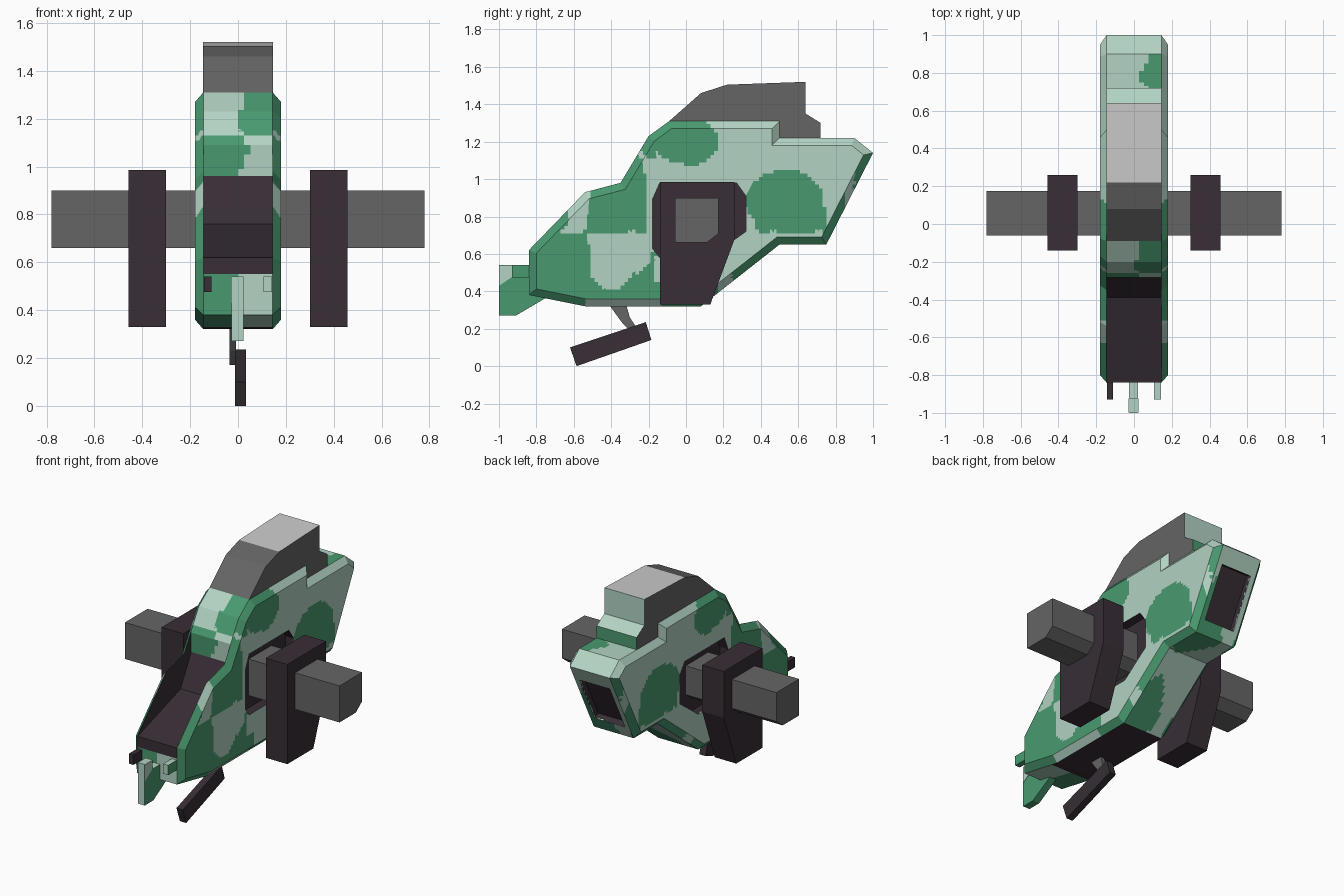
import bpy, bmesh, math
from mathutils import Vector

if "Cube" in bpy.data.objects:
    bpy.data.objects.remove(bpy.data.objects["Cube"])


def srgb(*rgb):
    return [((c / 255 + 0.055) / 1.055) ** 2.4 for c in rgb] + [1]


MATS = []
for name, col in (("pale green", srgb(178, 211, 195)), ("leaf green", srgb(73, 154, 112)),
                  ("dark plum", srgb(56, 46, 54)), ("mid grey", srgb(101, 101, 101)),
                  ("light grey", srgb(204, 204, 204))):
    m = bpy.data.materials.new(name)
    m.diffuse_color = col
    m.use_nodes = True
    m.node_tree.nodes["Principled BSDF"].inputs["Base Color"].default_value = m.diffuse_color
    MATS.append(m)
PALE, GREEN, DARK, GREY, LIGHT = range(5)


def prism(name, profile, x0, x1, colour=DARK, rule=None):
    """Extrude a (y, z) profile from x0 to x1; rule(centre, normal) gives a colour."""
    bm = bmesh.new()
    face = bm.faces.new([bm.verts.new((x0, y, z)) for y, z in profile])
    ext = bmesh.ops.extrude_face_region(bm, geom=[face])["geom"]
    for v in ext:
        if isinstance(v, bmesh.types.BMVert):
            v.co.x = x1
    bmesh.ops.recalc_face_normals(bm, faces=bm.faces)
    return finish(name, bm, colour, rule)


def finish(name, bm, colour, rule=None):
    for f in bm.faces:
        f.material_index = rule(f.calc_center_median(), f.normal) if rule else colour
    me = bpy.data.meshes.new(name)
    bm.to_mesh(me)
    bm.free()
    for m in MATS:
        me.materials.append(m)
    ob = bpy.data.objects.new(name, me)
    bpy.context.collection.objects.link(ob)
    return ob


# ---- hull: thick side profile with bevelled flanks
HULL = [(-.84, .38), (-.84, .62), (-.54, .93), (-.35, .98), (-.20, 1.23), (-.09, 1.31), (.50, 1.31),
        (.50, 1.22), (.90, 1.22), (1, 1.14), (.75, .65), (.50, .65), (.08, .32), (-.54, .32)]
hull = prism("hull", HULL, -.145, .145, PALE)
bm = bmesh.new()
bm.from_mesh(hull.data)
bm.normal_update()
sides = [f for f in bm.faces if abs(f.normal.x) > .9]
bmesh.ops.inset_individual(bm, faces=sides, thickness=.04, depth=0, use_even_offset=True)
for v in {v for f in sides for v in f.verts}:
    v.co.x = math.copysign(.18, v.co.x)
bmesh.ops.recalc_face_normals(bm, faces=bm.faces)
bm.to_mesh(hull.data)
bm.free()

# cut the cockpit, the side ports and the exhaust
PORT = [(-.18, .89), (-.14, .98), (.27, .98), (.32, .91), (.32, .72), (.25, .67), (.13, .58), (-.14, .58), (-.18, .63)]
cutters = [
    prism("cockpit_cutter", [(-.95, .615), (-.83, .62), (-.39, .76), (-.28, .96), (-.284, 1.09),
                             (-.5, 1.42), (-.95, 1.3)], -.144, .144),
    prism("port_cutter_r", PORT, .12, .3),
    prism("port_cutter_l", PORT, -.3, -.12),
    prism("exhaust_cutter", [(.914, 1.058), (.986, 1.022), (.826, .712), (.754, .748)], -.11, .11)]
for c in cutters:
    c.hide_render = True
    mod = hull.modifiers.new("cut", 'BOOLEAN')
    mod.operation, mod.solver, mod.object = 'DIFFERENCE', 'EXACT', c
bpy.context.view_layer.update()
cut = bpy.data.meshes.new_from_object(hull.evaluated_get(bpy.context.evaluated_depsgraph_get()))
bm = bmesh.new()
bm.from_mesh(cut)
for ob in cutters + [hull]:
    bpy.data.objects.remove(ob)

# slice the hull finely so the camouflage can be coloured per face
bmesh.ops.triangulate(bm, faces=bm.faces)


def slices(axis, start, step, count):
    no = Vector((0, 0, 0))
    no[axis] = 1
    for i in range(count):
        geom = bm.verts[:] + bm.edges[:] + bm.faces[:]
        bmesh.ops.bisect_plane(bm, geom=geom, dist=1e-5, plane_co=no * (start + i * step), plane_no=no)


slices(1, -.83, .02, 92)
slices(2, .33, .02, 50)
slices(0, -.13, .026, 11)
bm.normal_update()


def blob(y, z, cy, cz, ry, rz):
    return ((y - cy) / ry) ** 2 + ((z - cz) / rz) ** 2 < 1


def side_camo(y, z):
    if y < -.16:
        if z > 1.12:
            return blob(y, z, 0, 1.19, .25, .13)
        if z > .72:      # patch behind the canopy rim
            return -.54 + .15 * (z - .72) < y < -.21 - .3 * max(0, z - 1.0) or blob(y, z, -.70, .79, .08, .07)
        light = blob(y, z, -.34, .70, .19, .17) or blob(y, z, -.40, .54, .12, .13) or blob(y, z, -.27, .60, .08, .1)
        return not light
    if y < .3:
        return (blob(y, z, -.03, 1.2, .2, .14) and z > 1.2 - .6 * (y + .2)) or blob(y, z, 0, 1.2, .17, .12) \
            or (z < .45 and y < -.1)
    return z > .72 and (blob(y, z, .53, .88, .21, .17) or (z < .85 and .36 < y < .75))


def hull_colour(c, n):
    x, y, z = c
    ax = abs(x)
    if .115 < ax < .176 and -.185 < y < .325 and .575 < z < .985:
        return DARK                                        # side ports
    if ax < .1445 and y < -.26 and .55 < z < 1.2 and (z < .96 or abs(n.x) > .9):
        return DARK                                        # cockpit
    if ax < .145 and n.z < -.98 and z < .33:
        return DARK                                        # belly
    depth = (y - .75) * .891 - (z - .65) * .454
    if ax < .112 and depth < -.005 and y > .74 and .69 < z < 1.08:
        return DARK                                        # exhaust
    if ax < .145:                                          # centre strip
        if y < 0 and z > .9:
            edge = .02 * math.sin(25 * z)
            return GREEN if (x > .02 + edge if z > 1.13 else x < .02 + edge) else PALE
        if y < -.5:
            return GREEN if x < 0 else PALE
        if n.z > .9 and y > .7:
            return GREEN if x > .06 + .03 * math.sin(30 * y) and y < .9 else PALE
        return GREEN if n.z < -.1 and math.sin(11 * y) + math.sin(18 * x) > .2 else PALE
    if ax < .1795 and n.z < -.2:                           # lower bevels
        return PALE if -.54 < y < -.14 or .17 < y < .24 or .85 < y < .9 else GREEN
    return GREEN if side_camo(y, z) else PALE


finish("hull", bm, PALE, hull_colour)


# ---- engine housing on top
def housing_colour(c, n):
    if n.y > .1 and n.z < .98:
        return GREEN if c.y > .7 and c.z < 1.28 else PALE
    return LIGHT if n.z > .98 and c.z > 1.4 else GREY


prism("engine_housing", [(-.09, 1.31), (.08, 1.46), (.22, 1.505), (.64, 1.52), (.64, 1.35), (.72, 1.30),
                         (.72, 1.21), (.49, 1.21), (.49, 1.28), (-.06, 1.28)], -.1455, .1455, GREY, housing_colour)

# ---- cross beam and the two side pods
prism("cross_beam", [(-.06, .66), (.11, .66), (.175, .71), (.175, .90), (-.06, .90)], -.78, .78, GREY)
for side, s in (("right", 1), ("left", -1)):
    prism(side + "_pod", [(-.14, .33), (-.14, .985), (.26, .985), (.26, .68), (.13, .33)], s * .30, s * .457)


# ---- nose fin and stub barrels
def nose_colour(c, n):
    return GREEN if abs(n.x) > .9 or n.z < -.5 else PALE


prism("nose_fin", [(-1, .27), (-.91, .27), (-.74, .37), (-.74, .48), (-.92, .48), (-.92, .54), (-1, .54)],
      -.027, .022, GREEN, nose_colour)
prism("nose_fin_tip", [(-.999, .43), (-.999, .539), (-.925, .539), (-.925, .48)], -.029, .024, PALE)
STUB = [(-.93, .475), (-.93, .54), (-.80, .54), (-.80, .475)]
prism("right_stub", STUB, .107, .143, GREEN, nose_colour)
prism("left_stub", STUB, -.143, -.11, DARK)

# ---- chin gun on its strut
prism("gun_strut", [(-.42, .34), (-.32, .33), (-.30, .26), (-.26, .20), (-.28, .17), (-.34, .23)], -.036, -.008, GREY)
prism("chin_gun", [(-.62, .10), (-.215, .235), (-.185, .14), (-.585, 0)], -.013, .033)
